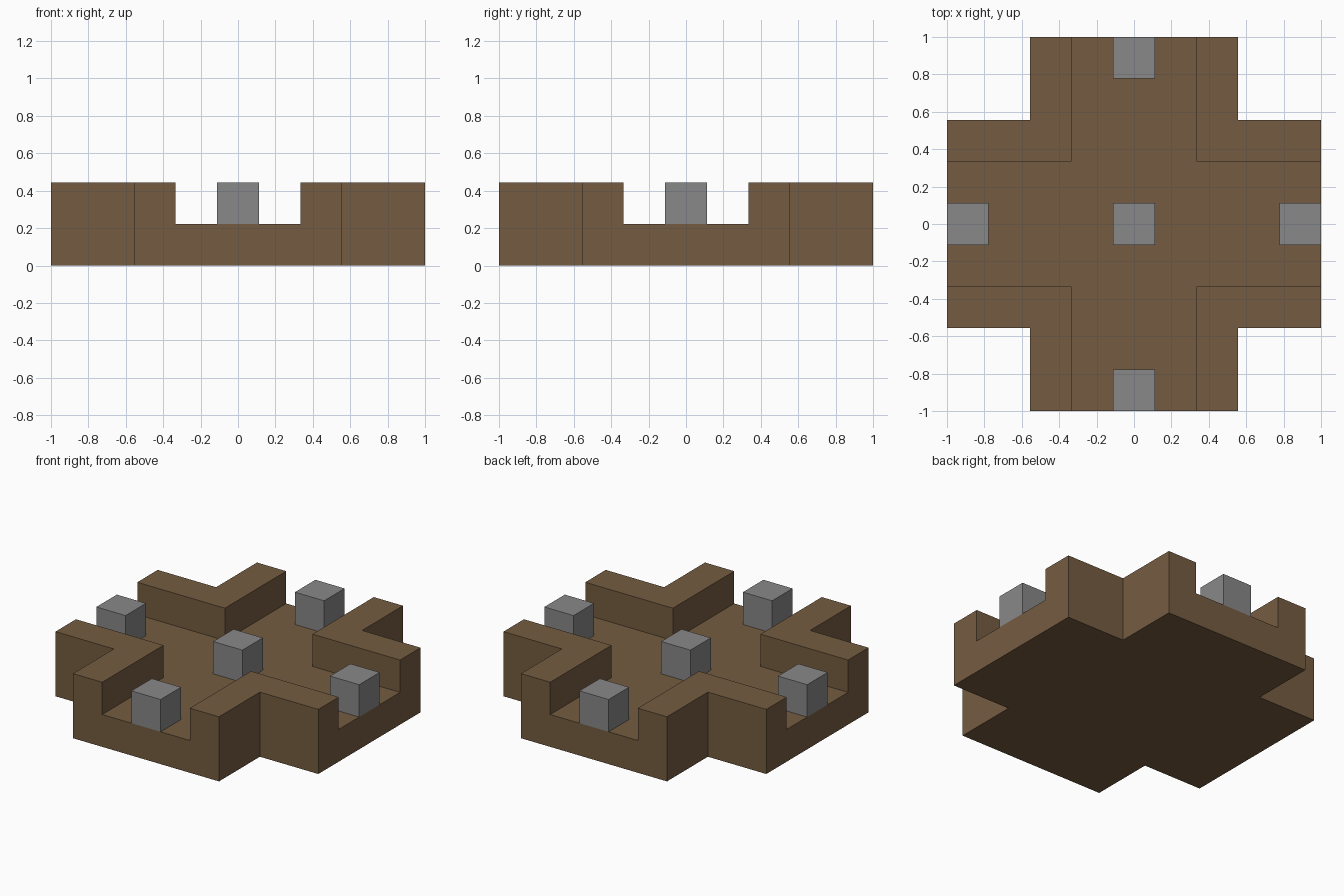
import bpy
import bmesh
from mathutils import Matrix, Vector

default = bpy.data.objects.get("Cube")
if default:
    bpy.data.objects.remove(default, do_unlink=True)

U = 1 / 9  # the design module: the model is 18 modules wide


def make_material(name, rgb):
    mat = bpy.data.materials.new(name)
    mat.use_nodes = True
    mat.diffuse_color = (*rgb, 1)
    mat.node_tree.nodes["Principled BSDF"].inputs["Base Color"].default_value = (*rgb, 1)
    return mat


def add_object(name, bm, mat):
    mesh = bpy.data.meshes.new(name)
    bm.to_mesh(mesh)
    bm.free()
    mesh.materials.append(mat)
    obj = bpy.data.objects.new(name, mesh)
    bpy.context.collection.objects.link(obj)
    return obj


brown = make_material("earth_brown", (0.176, 0.107, 0.053))
grey = make_material("stone_grey", (0.246, 0.246, 0.246))

# Cross-shaped base: floor layer plus a wall layer of four L-shaped corners
LINES = [-9, -5, -3, 3, 5, 9]
LEVELS = [0, 2, 4]


def solid(i, j, k):
    if not (0 <= i < 5 and 0 <= j < 5 and 0 <= k < 2):
        return False
    from_centre = sorted((abs(i - 2), abs(j - 2)))
    if from_centre == [2, 2]:      # notched outer corners
        return False
    return k == 0 or from_centre[0] == 1


bm = bmesh.new()
for cell in [(i, j, k) for i in range(5) for j in range(5) for k in range(2)]:
    if not solid(*cell):
        continue
    for axis in range(3):
        for side in (0, 1):
            neighbour = list(cell)
            neighbour[axis] += 2 * side - 1
            if solid(*neighbour):
                continue
            # Skin only the exposed sides of each block
            quad = []
            for a, b in ((0, 0), (1, 0), (1, 1), (0, 1)):
                idx = list(cell)
                idx[axis] += side
                idx[(axis + 1) % 3] += a
                idx[(axis + 2) % 3] += b
                x, y, z = idx
                quad.append(bm.verts.new(Vector((LINES[x], LINES[y], LEVELS[z])) * U))
            bm.faces.new(quad if side else quad[::-1])
bmesh.ops.remove_doubles(bm, verts=bm.verts, dist=0.001)
bmesh.ops.dissolve_limit(bm, angle_limit=0.02, verts=bm.verts, edges=bm.edges)
bmesh.ops.recalc_face_normals(bm, faces=bm.faces)
add_object("cross_base", bm, brown)

# Stone blocks: one in the middle and one at each opening
BLOCKS = {
    "centre_block": (0, 0),
    "left_block": (8, 0),
    "right_block": (-8, 0),
    "back_block": (0, 8),
    "front_block": (0, -8),
}
for name, (x, y) in BLOCKS.items():
    bm = bmesh.new()
    bmesh.ops.create_cube(bm, size=2 * U, matrix=Matrix.Translation(Vector((x, y, 3)) * U))
    add_object(name, bm, grey)
